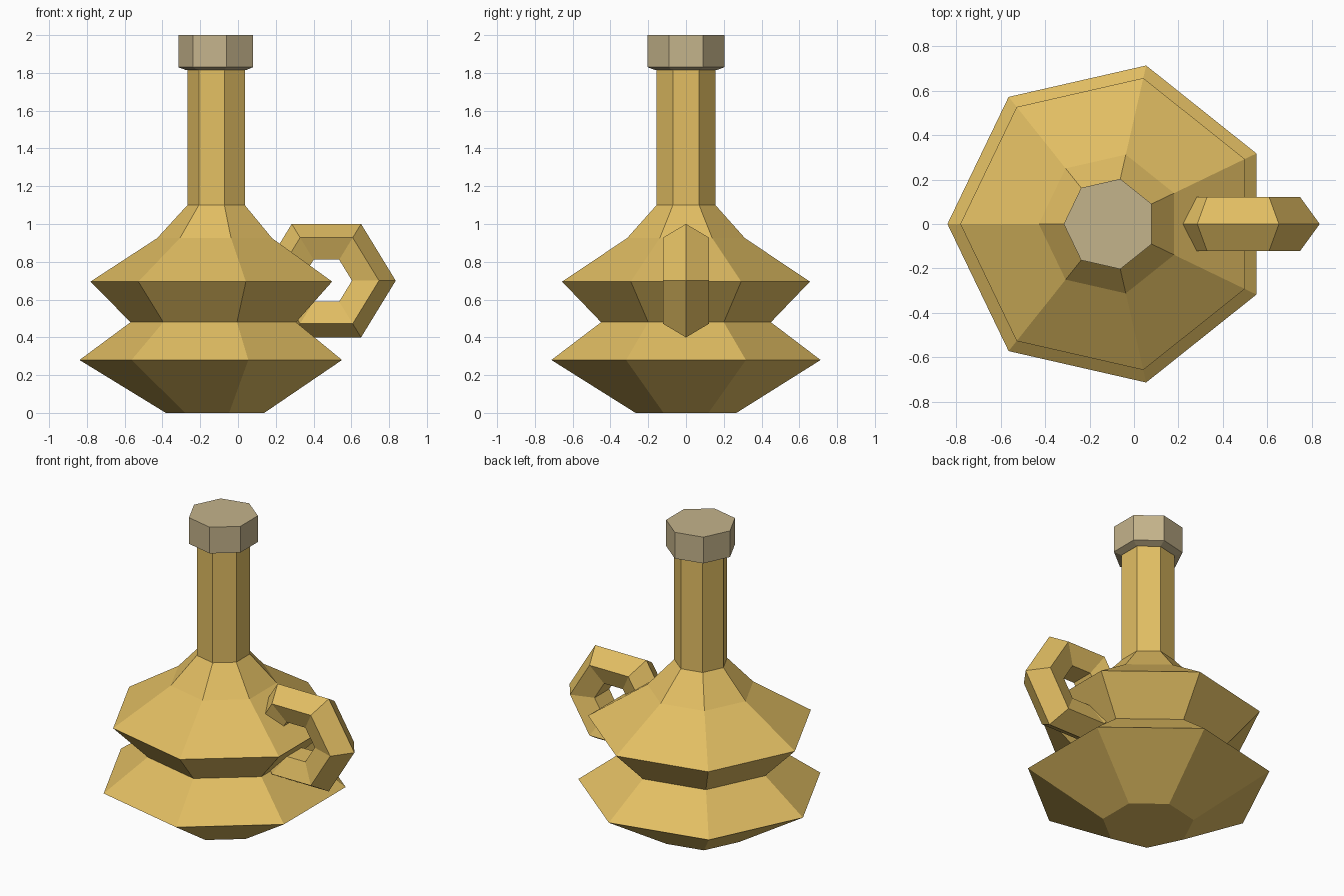
import bpy
import bmesh
from math import cos, sin, pi

default = bpy.data.objects.get("Cube")
if default:
    bpy.data.objects.remove(default, do_unlink=True)

SIDES = 7
AXIS_X = -0.108


def make_material(name, color):
    mat = bpy.data.materials.new(name)
    mat.use_nodes = True
    mat.diffuse_color = color
    mat.node_tree.nodes["Principled BSDF"].inputs["Base Color"].default_value = color
    return mat


def lathe(name, profile, mat):
    """Closed solid from (radius, height) rings, one corner pointing to -x."""
    bm = bmesh.new()
    rings = []
    for radius, z in profile:
        angles = [pi + 2 * pi * i / SIDES for i in range(SIDES)]
        rings.append([bm.verts.new((radius * cos(a), radius * sin(a), z)) for a in angles])
    for low, high in zip(rings, rings[1:]):
        for i in range(SIDES):
            j = (i + 1) % SIDES
            bm.faces.new((low[i], low[j], high[j], high[i]))
    bm.faces.new(rings[0][::-1])
    bm.faces.new(rings[-1])
    bmesh.ops.recalc_face_normals(bm, faces=bm.faces)
    mesh = bpy.data.meshes.new(name)
    bm.to_mesh(mesh)
    bm.free()
    mesh.materials.append(mat)
    obj = bpy.data.objects.new(name, mesh)
    obj.location.x = AXIS_X
    bpy.context.collection.objects.link(obj)
    return obj


gold = make_material("gold", (0.76, 0.515, 0.124, 1))
cork = make_material("cork", (0.552, 0.451, 0.258, 1))

# Two-tiered body with a narrow neck
lathe("bottle_body", [(0.274, 0), (0.731, 0.28), (0.461, 0.48), (0.673, 0.695),
                      (0.32, 0.925), (0.16, 1.1), (0.16, 1.815)], gold)

# Stopper with a chamfered underside
lathe("stopper", [(0.165, 1.814), (0.208, 1.83), (0.208, 2)], cork)

# Six-sided ring handle with a five-sided section, partly sunk into the body
bpy.ops.mesh.primitive_torus_add(major_segments=6, minor_segments=5,
                                 major_radius=0.239, minor_radius=0.128,
                                 location=(0.468, 0, 0.7), rotation=(pi / 2, 0, 0))
handle = bpy.context.object
handle.name = "handle"
handle.scale.y = 0.945
handle.data.materials.append(gold)
for face in handle.data.polygons:
    face.use_smooth = False
